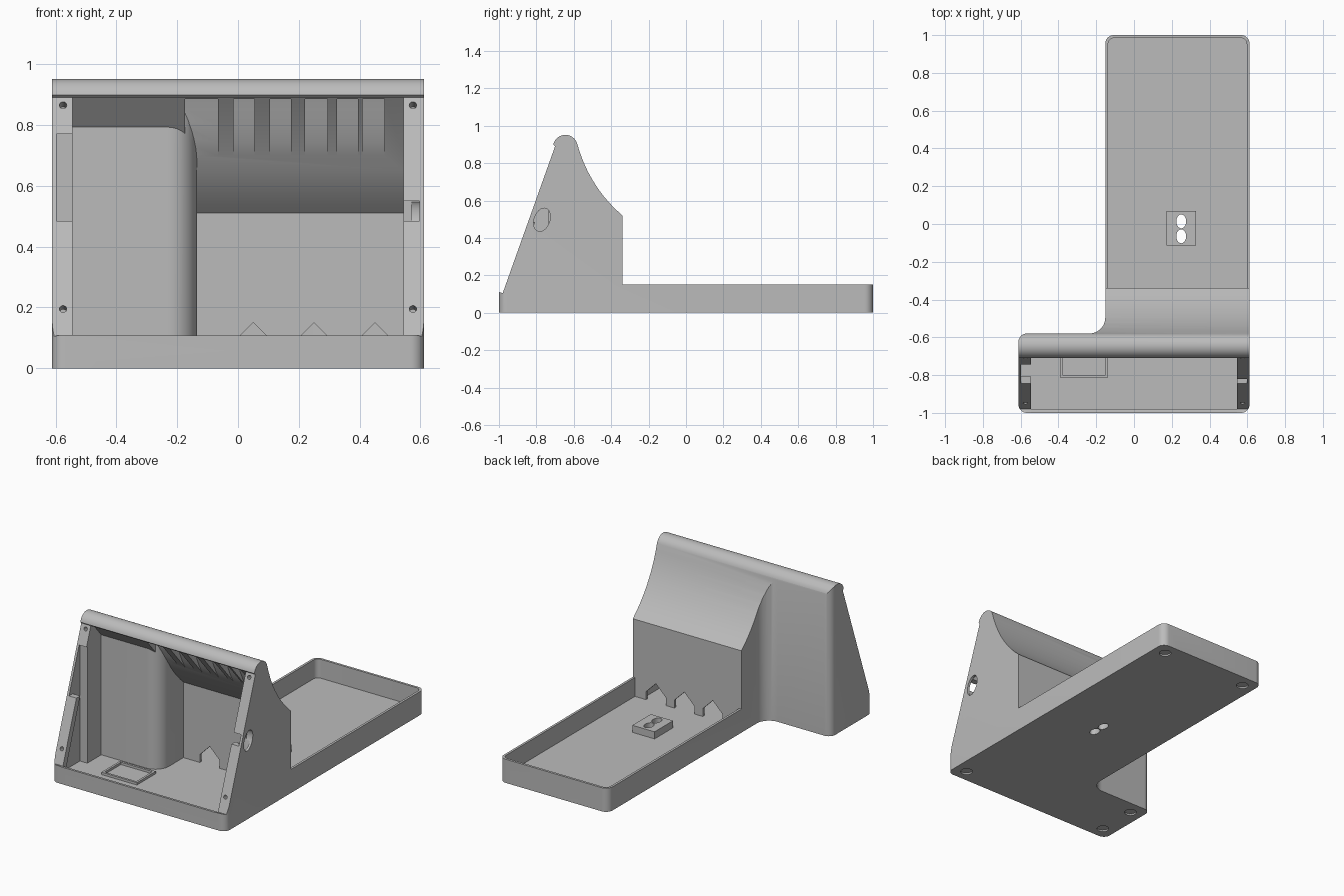
import bpy, bmesh, math
from mathutils import Vector

if "Cube" in bpy.data.objects:
    bpy.data.objects.remove(bpy.data.objects["Cube"])

grey = bpy.data.materials.new("plain grey")
grey.diffuse_color = (0.5, 0.5, 0.5, 1)
grey.use_nodes = True
grey.node_tree.nodes["Principled BSDF"].inputs["Base Color"].default_value = grey.diffuse_color


def prism(name, pts, axis, lo, hi):
    """Extrude a 2D outline: z uses (x,y), x uses (y,z), y uses (x,z)."""
    place = {"z": lambda a, b, h: (a, b, h),
             "x": lambda a, b, h: (h, a, b),
             "y": lambda a, b, h: (a, h, b)}[axis]
    bm = bmesh.new()
    low = [bm.verts.new(place(a, b, lo)) for a, b in pts]
    top = [bm.verts.new(place(a, b, hi)) for a, b in pts]
    bm.faces.new(low)
    bm.faces.new(top)
    n = len(pts)
    for i in range(n):
        j = (i + 1) % n
        bm.faces.new((low[i], low[j], top[j], top[i]))
    bmesh.ops.recalc_face_normals(bm, faces=bm.faces)
    mesh = bpy.data.meshes.new(name)
    bm.to_mesh(mesh)
    bm.free()
    mesh.materials.append(grey)
    ob = bpy.data.objects.new(name, mesh)
    bpy.context.collection.objects.link(ob)
    return ob


def rect(a0, a1, b0, b1):
    return [(a0, b0), (a1, b0), (a1, b1), (a0, b1)]


def rounded(corners, steps=10):
    """Outline with a fillet radius on every corner (a, b, r)."""
    out = []
    n = len(corners)
    for i, (a, b, r) in enumerate(corners):
        p = Vector((a, b))
        if r == 0:
            out.append((a, b))
            continue
        u = (Vector(corners[i - 1][:2]) - p).normalized()
        v = (Vector(corners[(i + 1) % n][:2]) - p).normalized()
        # right-angle corners only
        c = p + (u + v) * r
        for k in range(steps + 1):
            t = k / steps * math.pi / 2
            q = c - v * r * math.cos(t) - u * r * math.sin(t)
            out.append((q.x, q.y))
    return out


def oval(ca, cb, ra, rb, n=28):
    return [(ca + ra * math.cos(2 * math.pi * k / n),
             cb + rb * math.sin(2 * math.pi * k / n)) for k in range(n)]


def boolean(ob, tool, op="DIFFERENCE", keep=False):
    mod = ob.modifiers.new("cut", "BOOLEAN")
    mod.operation = op
    mod.solver = "EXACT"
    mod.object = tool
    bpy.context.view_layer.update()
    dg = bpy.context.evaluated_depsgraph_get()
    new = bpy.data.meshes.new_from_object(ob.evaluated_get(dg))
    ob.modifiers.clear()
    ob.data = new
    if not keep:
        bpy.data.objects.remove(tool)


# Outer shell: L-shaped footprint limited by the side profile
def footprint(name, side, front, back_left, step, back, r_in, r_out):
    return prism(name, rounded([
        (-side, front, r_out), (side, front, r_out), (side, back, r_out),
        (step, back, r_out), (step, back_left, r_in),
        (-side, back_left, r_out)]), "z", -0.1, 1.2)


cap = [(-0.645 + 0.066 * math.cos(math.radians(d)), 0.885 + 0.066 * math.sin(math.radians(d)))
       for d in range(168, 17, -10)]
roof = [(-0.57, 0.865), (-0.55, 0.81), (-0.525, 0.755), (-0.5, 0.71), (-0.47, 0.663),
        (-0.44, 0.623), (-0.41, 0.588), (-0.375, 0.552), (-0.34, 0.52)]
side_profile = ([(-1, 0), (-1, 0.11), (-0.98, 0.105), (-0.70, 0.89)] + cap + roof
                + [(-0.34, 0.15), (1.0, 0.15), (1.0, 0)])
body = prism("enclosure_body", side_profile, "x", -0.7, 0.7)
boolean(body, footprint("outer_limit", 0.612, -1, -0.58, -0.152, 1, 0.085, 0.045), "INTERSECT")

# Main chamber, open along the slanted front
inner_roof = [(y - 0.012, z - 0.012) for y, z in roof]
chamber = prism("chamber_cutter",
                [(-0.98, 0.03), (-0.355, 0.03), (-0.355, 0.51)] + inner_roof[:2:-1]
                + [(-0.68, 0.89), (-1.2, 0.89), (-1.2, 0.108), (-0.98, 0.108)], "x", -0.545, 0.545)
boolean(chamber, footprint("inner_limit", 0.65, -1.3, -0.595, -0.135, 0.5, 0.095, 0), "INTERSECT")
boolean(body, chamber)

# Slots between the ribs under the roof
for x0, x1 in [(-0.175, -0.065), (-0.015, 0.055), (0.105, 0.175),
               (0.22, 0.295), (0.325, 0.395), (0.41, 0.482)]:
    slot = prism("slot_cutter", [(-0.69, 0.885), (-0.52, 0.67)] + inner_roof[3::-1]
                 + [(-0.595, 0.885)], "x", x0, x1)
    if x0 < -0.1:
        boolean(slot, footprint("slot_limit", 0.65, -1.3, -0.595, -0.135, 0.5, 0.095, 0), "INTERSECT")
    boolean(body, slot)

# Tray behind the chamber
boolean(body, prism("tray_cutter", rounded([
    (-0.137, -0.34, 0), (0.597, -0.34, 0), (0.597, 0.985, 0.032), (-0.137, 0.985, 0.032)]),
    "z", 0.03, 0.3))

# Pointed cable openings through the dividing wall
for x in (0.05, 0.25, 0.45):
    boolean(body, prism("cable_cutter", [
        (x - 0.07, 0.03), (x + 0.07, 0.03), (x + 0.07, 0.08), (x, 0.15), (x - 0.07, 0.08)],
        "y", -0.37, -0.32))

# Side pockets behind the front flanges, with notches and screw holes
slope = Vector((0, 0.28, 0.785)).normalized()
normal = Vector((0, -slope.z, slope.y))
for s, notch_top in ((-1, 0.77), (1, 0.55)):
    lo, hi = sorted((s * 0.53, s * 0.597))
    boolean(body, prism("pocket_cutter", [(-0.965, 0.03), (-0.735, 0.03), (-0.735, 0.69)], "x", lo, hi))
    boolean(body, prism("notch_cutter", rect(-1.1, -0.735, 0.485, notch_top), "x", lo, hi))
    for z in (0.195, 0.865):
        y = -0.98 + (z - 0.105) * 0.28 / 0.785
        hole = prism("screw_cutter", oval(0, 0, 0.012, 0.012, 16), "z", -0.05, 0.05)
        hole.rotation_mode = "QUATERNION"
        hole.rotation_quaternion = normal.to_track_quat("Z", "Y")
        hole.location = (s * 0.575, y, z)
        boolean(body, hole)

# Teardrop port in the right wall
port = [(-0.77 + 0.043 * math.cos(t) + 0.2 * 0.06 * math.sin(t), 0.497 + 0.062 * math.sin(t))
        for t in (2 * math.pi * k / 28 for k in range(28))]
boolean(body, prism("port_cutter", port, "x", 0.57, 0.7))

# Anchor block on the tray floor with two strap holes through the base
block = prism("anchor_block", rect(0.172, 0.328, -0.115, 0.07), "z", 0.029, 0.075)
for y in (0.014, -0.065):
    tool = prism("strap_cutter", oval(0.25, y, 0.026, 0.037), "z", -0.1, 0.2)
    boolean(block, tool, keep=True)
    boolean(body, tool)

# Recesses for feet underneath
for x, y in [(0.53, 0.92), (-0.07, 0.92), (0.53, -0.92), (-0.53, -0.92), (-0.53, -0.665)]:
    boolean(body, prism("foot_cutter", oval(x, y, 0.035, 0.035), "z", -0.1, 0.01))

# Raised frame on the chamber floor
frame = prism("floor_frame", rect(-0.39, -0.14, -0.815, -0.625), "z", 0.029, 0.045)
boolean(frame, prism("frame_cutter", rect(-0.376, -0.154, -0.801, -0.639), "z", 0, 0.2))

# Smooth the rounded faces, keep hard edges
for ob in (body, block, frame):
    bpy.ops.object.select_all(action="DESELECT")
    ob.select_set(True)
    bpy.context.view_layer.objects.active = ob
    bpy.ops.object.shade_smooth_by_angle(angle=math.radians(25))
